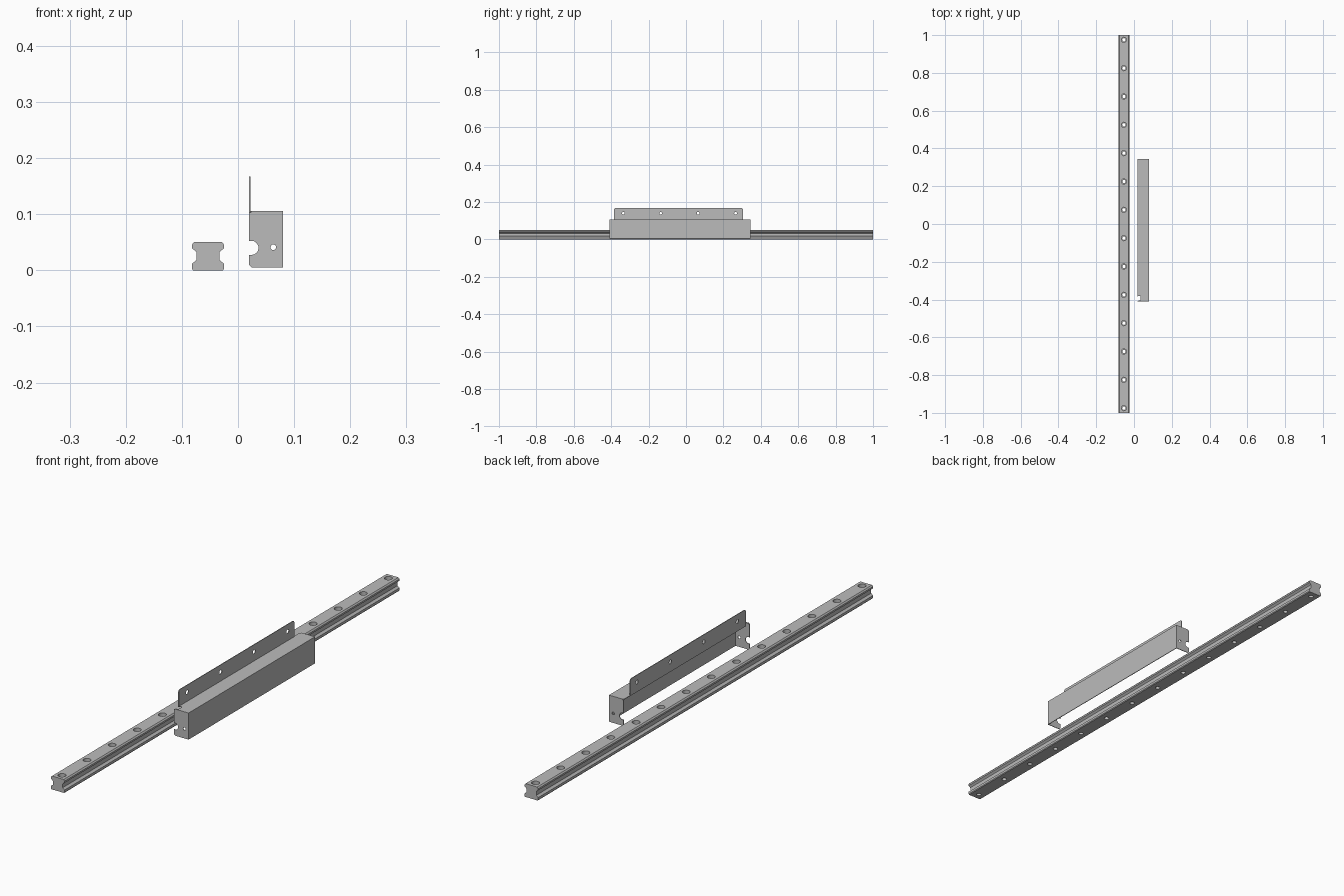
import bpy
import bmesh
from math import pi, sin, cos

if "Cube" in bpy.data.objects:
    bpy.data.objects.remove(bpy.data.objects["Cube"], do_unlink=True)

GREY = (0.5, 0.5, 0.5, 1.0)
steel = bpy.data.materials.new("plain grey steel")
steel.use_nodes = True
steel.diffuse_color = GREY
steel.node_tree.nodes["Principled BSDF"].inputs["Base Color"].default_value = GREY


def activate(obj):
    bpy.ops.object.select_all(action='DESELECT')
    obj.select_set(True)
    bpy.context.view_layer.objects.active = obj


def arc(cx, cy, r, start, end, steps):
    angles = [start + (end - start) * i / steps for i in range(steps + 1)]
    return [(cx + r * cos(a), cy + r * sin(a)) for a in angles]


def circle(cx, cy, r, steps=24):
    return arc(cx, cy, r, 0, 2 * pi, steps)[:-1]


def add_object(name, bm):
    bmesh.ops.recalc_face_normals(bm, faces=bm.faces)
    mesh = bpy.data.meshes.new(name)
    bm.to_mesh(mesh)
    bm.free()
    mesh.materials.append(steel)
    obj = bpy.data.objects.new(name, mesh)
    bpy.context.collection.objects.link(obj)
    return obj


def plate(name, loops, thickness, place):
    """Flat sheet from an outline and holes; place maps (u, v, w) to x, y, z."""
    curve = bpy.data.curves.new(name, 'CURVE')
    curve.dimensions = '2D'
    curve.fill_mode = 'BOTH'
    curve.extrude = thickness / 2
    for loop in loops:
        spline = curve.splines.new('POLY')
        spline.points.add(len(loop) - 1)
        for point, (u, v) in zip(spline.points, loop):
            point.co = (u, v, 0, 1)
        spline.use_cyclic_u = True
    curve.materials.append(steel)
    obj = bpy.data.objects.new(name, curve)
    bpy.context.collection.objects.link(obj)
    activate(obj)
    bpy.ops.object.convert(target='MESH')
    obj = bpy.context.view_layer.objects.active
    bm = bmesh.new()
    bm.from_mesh(obj.data)
    bmesh.ops.remove_doubles(bm, verts=bm.verts, dist=0.00001)
    for v in bm.verts:
        v.co = place(*v.co)
    bmesh.ops.recalc_face_normals(bm, faces=bm.faces)
    bm.to_mesh(obj.data)
    bm.free()
    bpy.ops.object.shade_smooth_by_angle()
    return obj


# Guide rail: mirrored grooved profile swept along y
RAIL_X = -0.0535
half = [(0.0265, 0), (0.0288, 0.003), (0.0288, 0.012), (0.0235, 0.0155),
        (0.0207, 0.0185), (0.0207, 0.0325), (0.0235, 0.0355),
        (0.0288, 0.039), (0.0288, 0.0455), (0.0245, 0.0505)]
profile = half + [(-x, z) for x, z in reversed(half)]
bm = bmesh.new()
end = bm.faces.new([bm.verts.new((RAIL_X + x, -1, z)) for x, z in profile])
swept = bmesh.ops.extrude_face_region(bm, geom=[end])
moved = [g for g in swept["geom"] if isinstance(g, bmesh.types.BMVert)]
bmesh.ops.translate(bm, verts=moved, vec=(0, 2, 0))
rail = add_object("guide_rail", bm)

# Stepped cutter for the row of counterbored screw holes
bm = bmesh.new()
steps = [(0.0088, -0.01), (0.0088, 0.028), (0.0138, 0.028), (0.0138, 0.06)]
for i in range(14):
    y = -0.975 + 0.15 * i
    rings = [[bm.verts.new((px, py, z)) for px, py in circle(RAIL_X, y, r)]
             for r, z in steps]
    bm.faces.new(rings[0])
    bm.faces.new(rings[-1])
    for low, high in zip(rings, rings[1:]):
        for k in range(len(low)):
            bm.faces.new((low[k - 1], low[k], high[k], high[k - 1]))
cutter = add_object("screw_hole_cutter", bm)
cutter.hide_render = True
cut = rail.modifiers.new("screw holes", 'BOOLEAN')
cut.operation = 'DIFFERENCE'
cut.solver = 'EXACT'
cut.object = cutter
activate(rail)
bpy.ops.object.modifier_apply(modifier=cut.name)
bpy.data.objects.remove(cutter, do_unlink=True)
activate(rail)
bpy.ops.object.shade_smooth_by_angle()

# Folded sheet cover
T = 0.0025
X0, X1 = 0.0195, 0.0805
Y0, Y1 = -0.41, 0.345
Z0, Z1 = 0.005, 0.1055

# End plates with a round-ended slot and a screw hole
slot = arc(0.024, 0.04, 0.0125, pi / 2, -pi / 2, 16)
end_outline = ([(X1 - T, Z0), (X1 - T, Z1 - T), (X0, Z1 - T), (X0, 0.0525)]
               + slot + [(X0, 0.0275), (X0, Z0 + 0.005), (X0 + 0.005, Z0)])
end_loops = [end_outline, circle(0.063, 0.041, 0.005)]
for name, y in (("cover_front_end", Y0 + T / 2), ("cover_back_end", Y1 - T / 2)):
    plate(name, end_loops, T, lambda u, v, w, y=y: (u, y + w, v))

# Top plate with a relief notch at its front corner
top_outline = [(X1 - T, Y0), (X1 - T, Y1), (X0 + 0.004, Y1), (X0, Y1 - 0.004),
               (X0, -0.382), (0.034, -0.382), (0.034, -0.405),
               (X0 + 0.004, -0.405), (X0 + 0.004, Y0)]
plate("cover_top", [top_outline], T, lambda u, v, w: (u, v, Z1 - T / 2 + w))

# Outer side plate
side_outline = [(Y0, Z0), (Y1, Z0), (Y1, Z1), (Y0, Z1)]
plate("cover_side", [side_outline], T, lambda u, v, w: (X1 - T / 2 + w, u, v))

# Upright mounting flange with rounded top corners and four holes
F0, F1, FZ, R = -0.385, 0.305, 0.167, 0.008
flange_outline = ([(F0, Z1 - T), (F1, Z1 - T)]
                  + arc(F1 - R, FZ - R, R, 0, pi / 2, 6)
                  + arc(F0 + R, FZ - R, R, pi / 2, pi, 6))
flange_holes = [circle(-0.335 + 0.2 * i, 0.14, 0.0075) for i in range(4)]
plate("mounting_flange", [flange_outline] + flange_holes, T,
      lambda u, v, w: (X0 + T / 2 + w, u, v))
